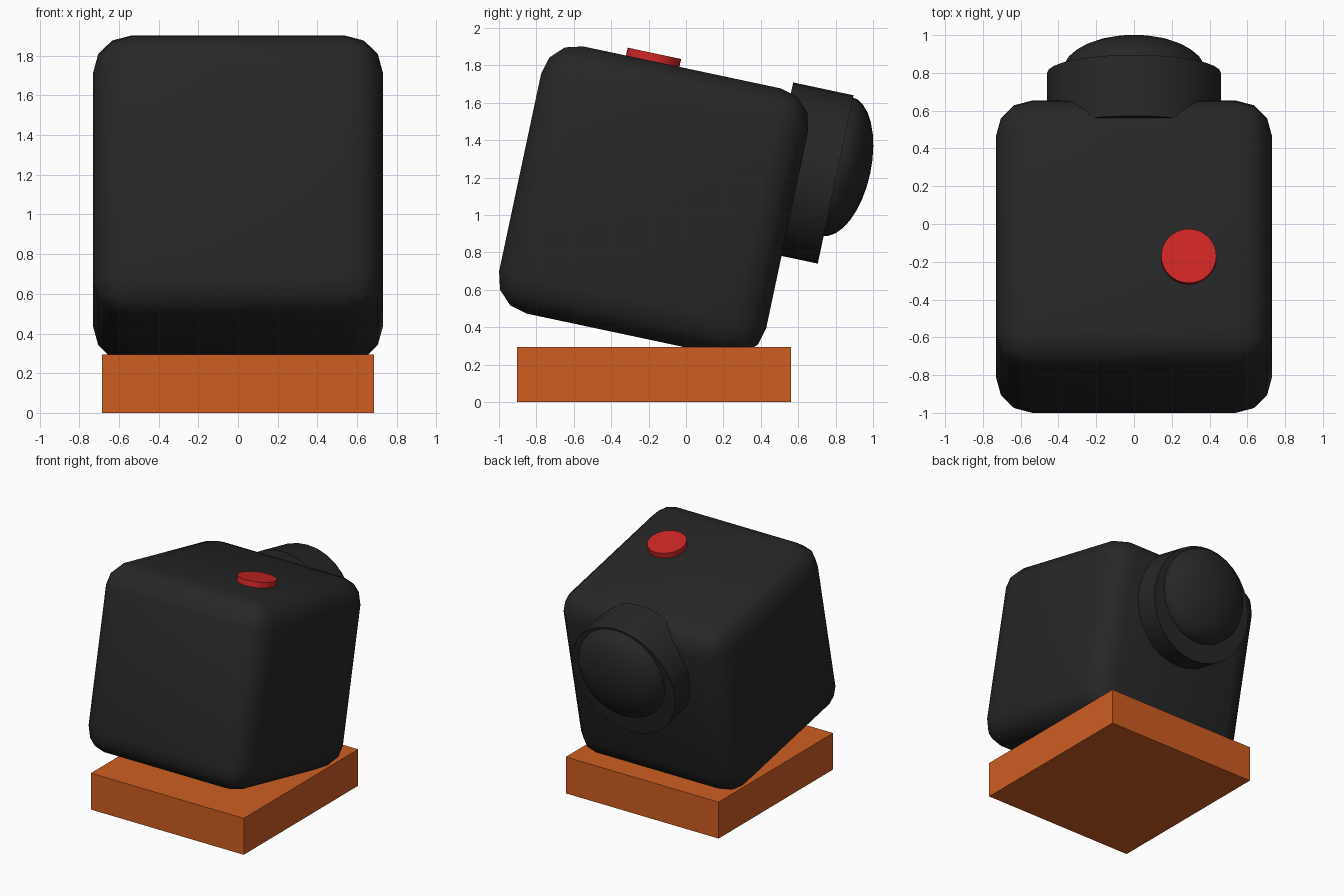
import bpy
import math
from mathutils import Matrix, Vector

cube = bpy.data.objects.get("Cube")
if cube:
    bpy.data.objects.remove(cube, do_unlink=True)

# Tilted frame shared by the body, lens and button
TILT = Matrix.Translation((0, -0.173, 1.075)) @ Matrix.Rotation(math.radians(-12), 4, 'X')


def material(name, rgb):
    mat = bpy.data.materials.new(name)
    mat.use_nodes = True
    mat.diffuse_color = (*rgb, 1)
    mat.node_tree.nodes["Principled BSDF"].inputs["Base Color"].default_value = (*rgb, 1)
    return mat


black = material("black", (0.02, 0.02, 0.02))
orange = material("orange", (0.62, 0.11, 0.016))
red = material("red", (0.62, 0.019, 0.019))


def finish(name, mat, size, matrix):
    """Name the active primitive, bake its size and place it."""
    obj = bpy.context.object
    obj.name = name
    obj.data.materials.append(mat)
    obj.data.transform(Matrix.Diagonal((*size, 1)))
    obj.matrix_world = matrix
    return obj


def disc(name, mat, radius, depth, centre, axis_turn):
    bpy.ops.mesh.primitive_cylinder_add(vertices=32, radius=1, depth=1)
    turn = Matrix.Rotation(math.radians(axis_turn), 4, 'X')
    obj = finish(name, mat, (radius, radius, depth),
                 TILT @ Matrix.Translation(Vector(centre)) @ turn)
    bpy.ops.object.shade_smooth_by_angle(angle=math.radians(30))
    return obj


# Flat stand
bpy.ops.mesh.primitive_cube_add(size=1)
finish("base", orange, (1.37, 1.465, 0.295), Matrix.Translation((0, -0.172, 0.1475)))

# Rounded body
bpy.ops.mesh.primitive_cube_add(size=1)
body = finish("body", black, (1.46, 1.46, 1.46), TILT)
bevel = body.modifiers.new("rounding", 'BEVEL')
bevel.width = 0.19
bevel.segments = 3
bpy.ops.object.shade_smooth()

# Lens barrel and its domed glass on the back
disc("lens_barrel", black, 0.46, 0.33, (0, 0.763, 0.315), 90)
bpy.ops.mesh.primitive_uv_sphere_add(segments=32, ring_count=16, radius=1)
finish("lens_dome", black, (0.38, 0.38, 0.185),
       TILT @ Matrix.Translation((0, 0.917, 0.385)) @ Matrix.Rotation(math.radians(-90), 4, 'X'))
bpy.ops.object.shade_smooth()

# Round button on top
disc("button", red, 0.146, 0.08, (0.29, -0.16, 0.733), 0)
